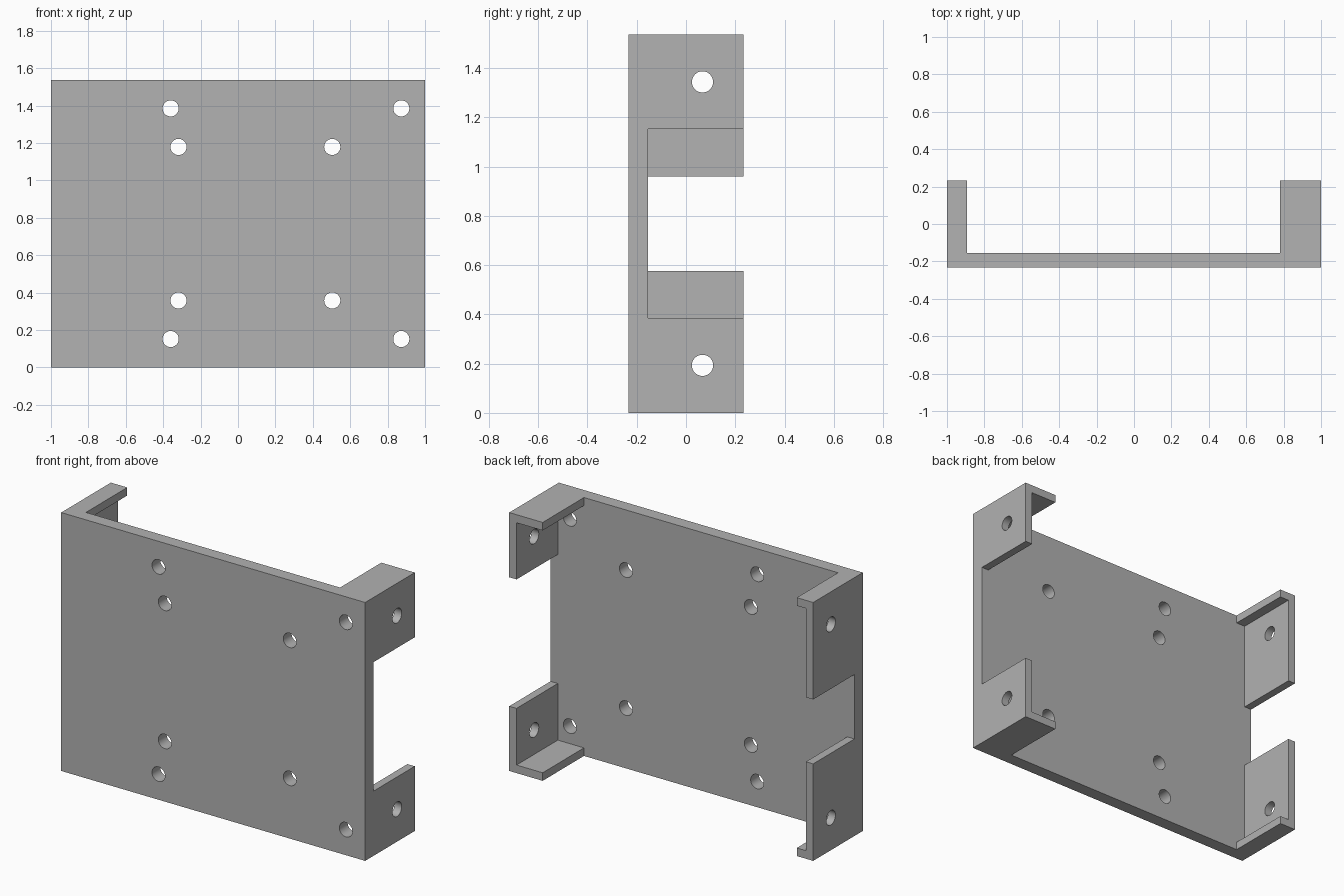
import bpy
import math

cube = bpy.data.objects.get("Cube")
if cube:
    bpy.data.objects.remove(cube, do_unlink=True)

# Overall size
W, D, H = 2.0, 0.466, 1.537
BACK = D / 2
PLATE_BACK = -BACK + 0.078      # rear face of the mounting plate
WALL = 0.048                    # thickness of side tabs and lips
HOLE_R = 0.043
OVER = 0.1                      # overshoot of the cutters

grey = bpy.data.materials.new("grey_metal")
grey.use_nodes = True
colour = (0.445, 0.445, 0.445, 1)
grey.diffuse_color = colour
grey.node_tree.nodes["Principled BSDF"].inputs["Base Color"].default_value = colour


def box(name, x0, x1, y0, y1, z0, z1):
    bpy.ops.mesh.primitive_cube_add(
        size=1, location=((x0 + x1) / 2, (y0 + y1) / 2, (z0 + z1) / 2))
    ob = bpy.context.object
    ob.name = name
    ob.scale = (x1 - x0, y1 - y0, z1 - z0)
    bpy.ops.object.transform_apply(location=True, rotation=True, scale=True)
    return ob


def drill(name, location, rotation, depth):
    bpy.ops.mesh.primitive_cylinder_add(
        vertices=48, radius=HOLE_R, depth=depth, location=location, rotation=rotation)
    ob = bpy.context.object
    ob.name = name
    return ob


def cut(target, cutter):
    cutter.hide_render = True
    mod = target.modifiers.new("cut", 'BOOLEAN')
    mod.operation = 'DIFFERENCE'
    mod.solver = 'EXACT'
    mod.object = cutter
    bpy.context.view_layer.objects.active = target
    bpy.ops.object.modifier_apply(modifier=mod.name)
    bpy.data.objects.remove(cutter, do_unlink=True)


# Solid block that becomes the bracket
bracket = box("mounting_bracket", -W / 2, W / 2, -BACK, BACK, 0, H)
bracket.data.materials.append(grey)

# Open middle, leaving a wide lip on the left and a narrow one on the right
cut(bracket, box("middle_cutter", -0.892, 0.78, PLATE_BACK, BACK + OVER, -OVER, H + OVER))

# Hollow behind the lips, leaving thin side walls
cut(bracket, box("inside_cutter", -W / 2 + WALL, W / 2 - WALL,
                 PLATE_BACK, BACK + OVER, WALL, H - WALL))

# Gaps that split each side wall into an upper and a lower tab
for side, tab in ((1, 0.385), (-1, 0.577)):
    x0, x1 = sorted((side * 0.5, side * (W / 2 + OVER)))
    cut(bracket, box("tab_gap_cutter", x0, x1, PLATE_BACK, BACK + OVER, tab, H - tab))

# Two rectangular hole patterns through the plate
for xs, z in (((-0.36, 0.873), 0.152), ((-0.318, 0.504), 0.358)):
    for x in xs:
        for height in (z, H - z):
            cut(bracket, drill("plate_hole_cutter", (x, -BACK, height),
                               (math.pi / 2, 0, 0), 0.3))

# Side holes through both pairs of tabs
for height in (0.193, H - 0.193):
    cut(bracket, drill("side_hole_cutter", (0, 0.067, height),
                       (0, math.pi / 2, 0), W + OVER * 2))

# Smooth hole walls, sharp edges elsewhere
bpy.ops.object.select_all(action='DESELECT')
bracket.select_set(True)
bpy.context.view_layer.objects.active = bracket
bpy.ops.object.shade_smooth_by_angle(angle=math.radians(30))
